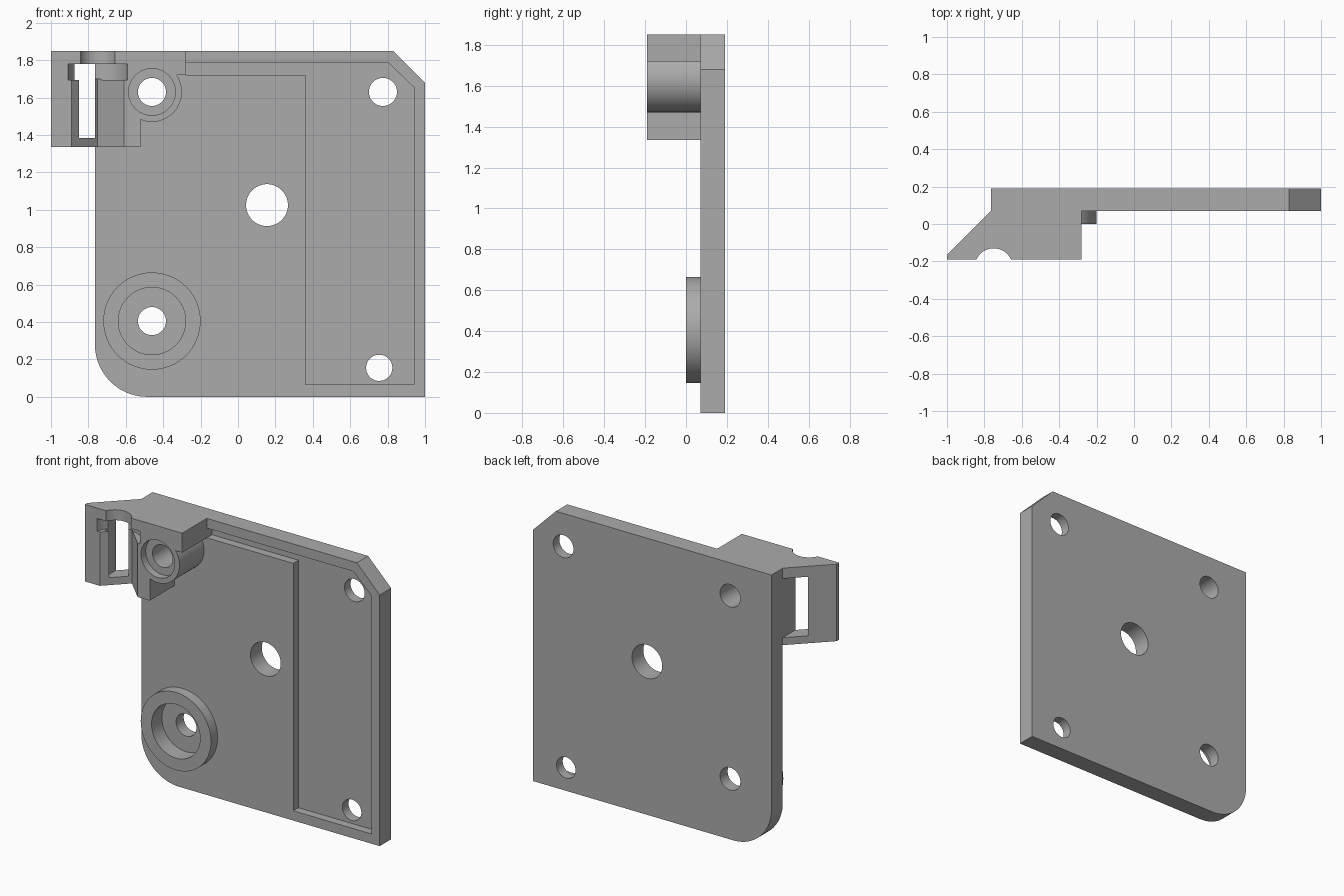
import bpy
import bmesh
from math import cos, sin, pi, radians

if "Cube" in bpy.data.objects:
    bpy.data.objects.remove(bpy.data.objects["Cube"], do_unlink=True)

grey = bpy.data.materials.new("plain grey")
grey.use_nodes = True
colour = (0.41, 0.41, 0.41, 1)
grey.diffuse_color = colour
grey.node_tree.nodes["Principled BSDF"].inputs["Base Color"].default_value = colour

FRONT, FACE, BACK = -0.19, 0.07, 0.19
EDGE, TOP = -0.765, 1.85


def prism(name, outline, start, end, upright=False):
    """Extrude an outline along y, or along z when upright."""
    bm = bmesh.new()
    place = (lambda u, v, d: (u, v, d)) if upright else (lambda u, v, d: (u, d, v))
    low = [bm.verts.new(place(u, v, start)) for u, v in outline]
    high = [bm.verts.new(place(u, v, end)) for u, v in outline]
    bm.faces.new(low)
    bm.faces.new(high)
    for i in range(len(low)):
        j = (i + 1) % len(low)
        bm.faces.new((low[i], low[j], high[j], high[i]))
    bmesh.ops.recalc_face_normals(bm, faces=bm.faces)
    mesh = bpy.data.meshes.new(name)
    bm.to_mesh(mesh)
    bm.free()
    mesh.materials.append(grey)
    obj = bpy.data.objects.new(name, mesh)
    bpy.context.collection.objects.link(obj)
    return obj


def arc(x, y, r, start=0, sweep=360, steps=64):
    count = steps if sweep == 360 else steps + 1
    return [(x + r * cos(radians(start + sweep * i / steps)),
             y + r * sin(radians(start + sweep * i / steps))) for i in range(count)]


def rect(x0, x1, y0, y1):
    return [(x0, y0), (x1, y0), (x1, y1), (x0, y1)]


def combine(target, tool, operation="DIFFERENCE"):
    """Apply a boolean and remove the tool."""
    mod = target.modifiers.new("shape", "BOOLEAN")
    mod.operation = operation
    mod.solver = "EXACT"
    mod.object = tool
    bpy.context.view_layer.objects.active = target
    bpy.ops.object.modifier_apply(modifier=mod.name)
    bpy.data.objects.remove(tool, do_unlink=True)


# Plate with one chamfered and one rounded corner
corner = 0.28
plate = prism("mounting_plate",
              arc(EDGE + corner, corner, corner, 180, 90, 20)
              + [(1, 0), (1, 1.68), (0.83, TOP), (EDGE, TOP)], FACE, BACK)

# Shallow recess on the front with a channel along the top
combine(plate, prism("recess_cutter",
                     [(0.36, 0.065), (0.94, 0.065), (0.94, 1.655), (0.805, 1.785),
                      (-0.29, 1.785), (-0.29, 1.72), (0.36, 1.72)], -0.1, 0.125))

# Clip block with a slanted rear corner
block = prism("clip_block",
              [(-1, 1.335), (-0.52, 1.335), (-0.52, 1.63), (-0.46, 1.72),
               (-0.28, 1.72), (-0.28, TOP), (-1, TOP)], FRONT, 0.15)
combine(block, prism("slant_cutter",
                     [(-1.1, -0.265), (EDGE, FACE), (EDGE, 0.3), (-1.1, 0.3)],
                     1, 2, True))
combine(block, prism("upper_boss", arc(-0.46, 1.63, 0.16), FRONT, 0.15), "UNION")

# Vertical V groove, round head pocket, top notch and side window
mid = -0.75
combine(block, prism("groove_cutter",
                     [(mid - 0.16, -0.21), (mid, -0.05), (mid + 0.16, -0.21)],
                     1.2, 1.7, True))
combine(block, prism("pocket_cutter", arc(mid, -0.231, 0.165), 1.695, 1.78, True))
combine(block, prism("notch_cutter", arc(mid, -0.231, 0.101), 1.75, 2, True))
combine(block, prism("window_cutter", rect(-0.875, EDGE, 1.385, 1.78), -0.15, 0.12))

combine(plate, block, "UNION")

# Lower boss
combine(plate, prism("lower_boss", arc(-0.46, 0.405, 0.26), 0, 0.15), "UNION")

# Counterbores, then through holes
for x, z, r, depth in [(-0.46, 0.405, 0.18, 0.11), (-0.46, 1.63, 0.125, -0.14)]:
    combine(plate, prism("counterbore_cutter", arc(x, z, r), -0.4, depth))
for x, z, r in [(-0.46, 1.63, 0.075), (0.775, 1.63, 0.075), (-0.46, 0.405, 0.075),
                (0.755, 0.155, 0.07), (0.155, 1.025, 0.112)]:
    combine(plate, prism("hole_cutter", arc(x, z, r), -0.4, 0.4))

# Smooth round walls, crisp edges
bpy.ops.object.select_all(action="DESELECT")
plate.select_set(True)
bpy.context.view_layer.objects.active = plate
bpy.ops.object.shade_smooth_by_angle(angle=pi / 6)
